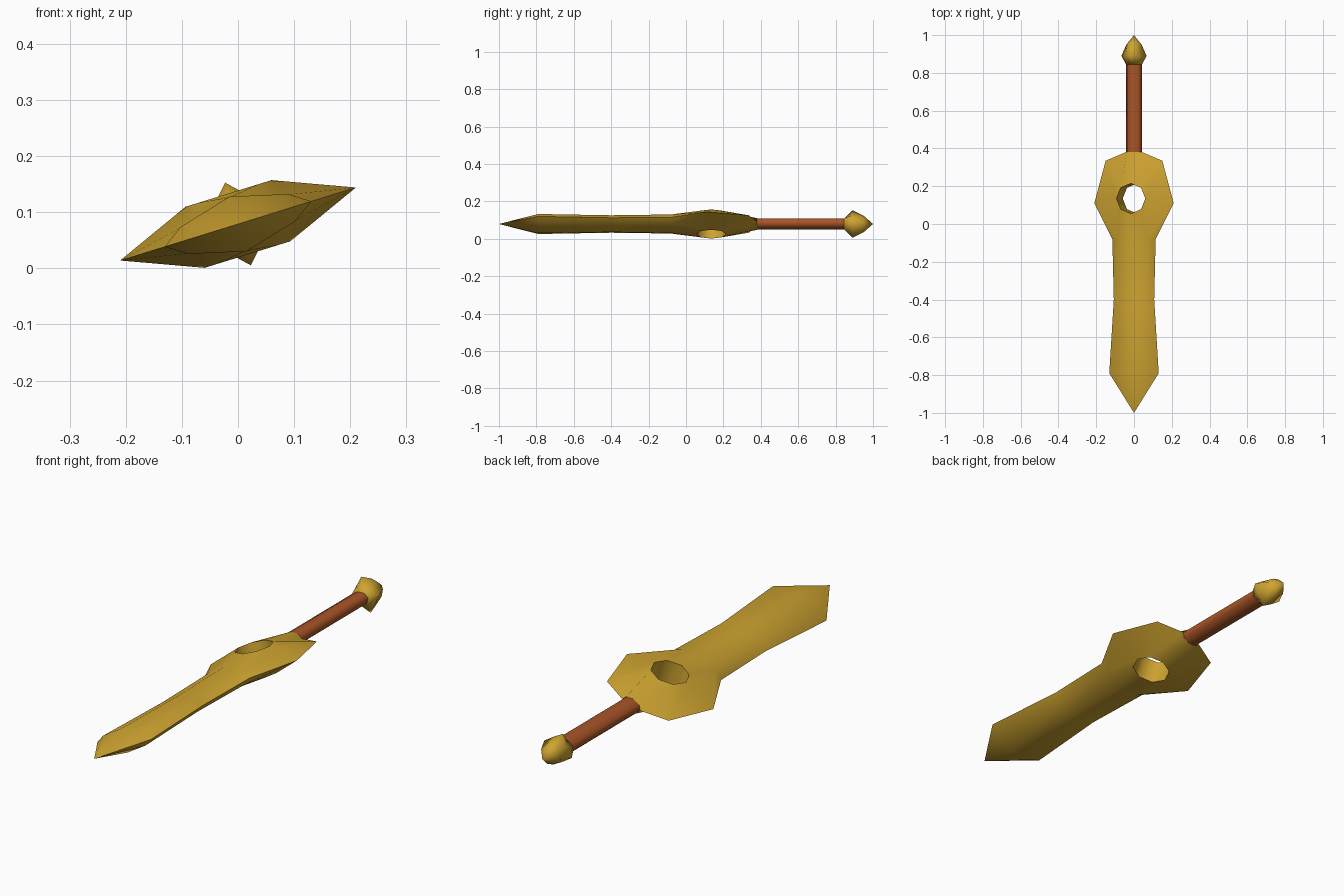
import bpy, bmesh, math

cube = bpy.data.objects.get("Cube")
if cube:
    bpy.data.objects.remove(cube, do_unlink=True)

ROLL = -math.radians(17.2)   # the sword lies rolled about its length
HEIGHT = 0.079


def material(name, colour):
    mat = bpy.data.materials.new(name)
    mat.use_nodes = True
    mat.diffuse_color = colour
    bsdf = next(n for n in mat.node_tree.nodes if n.type == 'BSDF_PRINCIPLED')
    bsdf.inputs["Base Color"].default_value = colour
    bsdf.inputs["Roughness"].default_value = 0.6
    return mat


gold = material("gold", (0.62, 0.37, 0.03, 1))
leather = material("brown_leather", (0.40, 0.09, 0.02, 1))


def section(y, half_width, half_height, mid_u, mid_v):
    """Quarter cross-section: ridge, shoulder, edge."""
    return [(0, y, half_height), (mid_u, y, mid_v), (half_width, y, 0)]


def loft(rows):
    """Faces between neighbouring quarter sections."""
    faces = []
    for a, b in zip(rows, rows[1:]):
        for i in range(len(a) - 1):
            faces.append((a[i], a[i + 1], b[i + 1], b[i]))
    return faces


def build(name, faces, mat, angle):
    """Mirror quarter faces across width and thickness, then weld."""
    bm = bmesh.new()
    for su in (1, -1):
        for sv in (1, -1):
            for face in faces:
                pts = []
                for x, y, z in face:
                    p = (x * su, y, z * sv)
                    if p not in pts:
                        pts.append(p)
                if len(pts) > 2:
                    bm.faces.new([bm.verts.new(p) for p in pts])
    bmesh.ops.remove_doubles(bm, verts=bm.verts, dist=1e-5)
    bmesh.ops.recalc_face_normals(bm, faces=bm.faces)
    mesh = bpy.data.meshes.new(name)
    bm.to_mesh(mesh)
    bm.free()
    mesh.materials.append(mat)
    obj = bpy.data.objects.new(name, mesh)
    bpy.context.collection.objects.link(obj)
    obj.rotation_euler.y = ROLL
    obj.location.z = HEIGHT
    bpy.ops.object.select_all(action='DESELECT')
    obj.select_set(True)
    bpy.context.view_layer.objects.active = obj
    bpy.ops.object.shade_smooth_by_angle(angle=math.radians(angle))
    return obj


# Blade sections from tip to guard
blade = [
    section(-1.0, 0, 0, 0, 0),
    section(-0.79, 0.137, 0.051, 0.10, 0.025),
    section(-0.40, 0.112, 0.045, 0.08, 0.024),
    section(-0.08, 0.12, 0.05, 0.085, 0.027),
]
faces = loft(blade)

# Guard: sloping faces from the outline up to the octagonal hole rim
R, HOLE_Y, RIM = 0.08, 0.135, 0.057
rim = [(R * math.sin(k * math.pi / 4), HOLE_Y - R * math.cos(k * math.pi / 4), RIM)
       for k in range(5)]
rim[0], rim[4] = (0, HOLE_Y - R, RIM), (0, HOLE_Y + R, RIM)
ridge, shoulder, edge = blade[-1]
wing, back = (0.22, 0.11, 0), (0.157, 0.335, 0)
neck = section(0.38, 0.046, 0.031, 0.033, 0.022)
faces += [
    (ridge, shoulder, rim[1], rim[0]),
    (shoulder, edge, wing),
    (shoulder, wing, rim[2], rim[1]),
    (rim[2], wing, back, rim[3]),
    (rim[3], back, neck[2], neck[1]),
    (rim[3], neck[1], neck[0], rim[4]),
    (neck[0], neck[1], neck[2], (0, 0.38, 0)),
]
# Hole wall
for a, b in zip(rim, rim[1:]):
    faces.append((a, b, (b[0], b[1], 0), (a[0], a[1], 0)))
build("blade_and_guard", faces, gold, 60)

# Oval grip
grip = [section(y, 0.044, 0.030, 0.031, 0.0215) for y in (0.37, 0.86)]
build("grip", loft(grip), leather, 80)

# Diamond pommel with a rounded point
pommel = [
    section(0.845, 0, 0, 0, 0),
    section(0.845, 0.044, 0.031, 0.031, 0.022),
    section(0.89, 0.07, 0.077, 0.036, 0.040),
    section(0.95, 0.042, 0.046, 0.027, 0.030),
    section(1.0, 0, 0, 0, 0),
]
build("pommel", loft(pommel), gold, 80)
